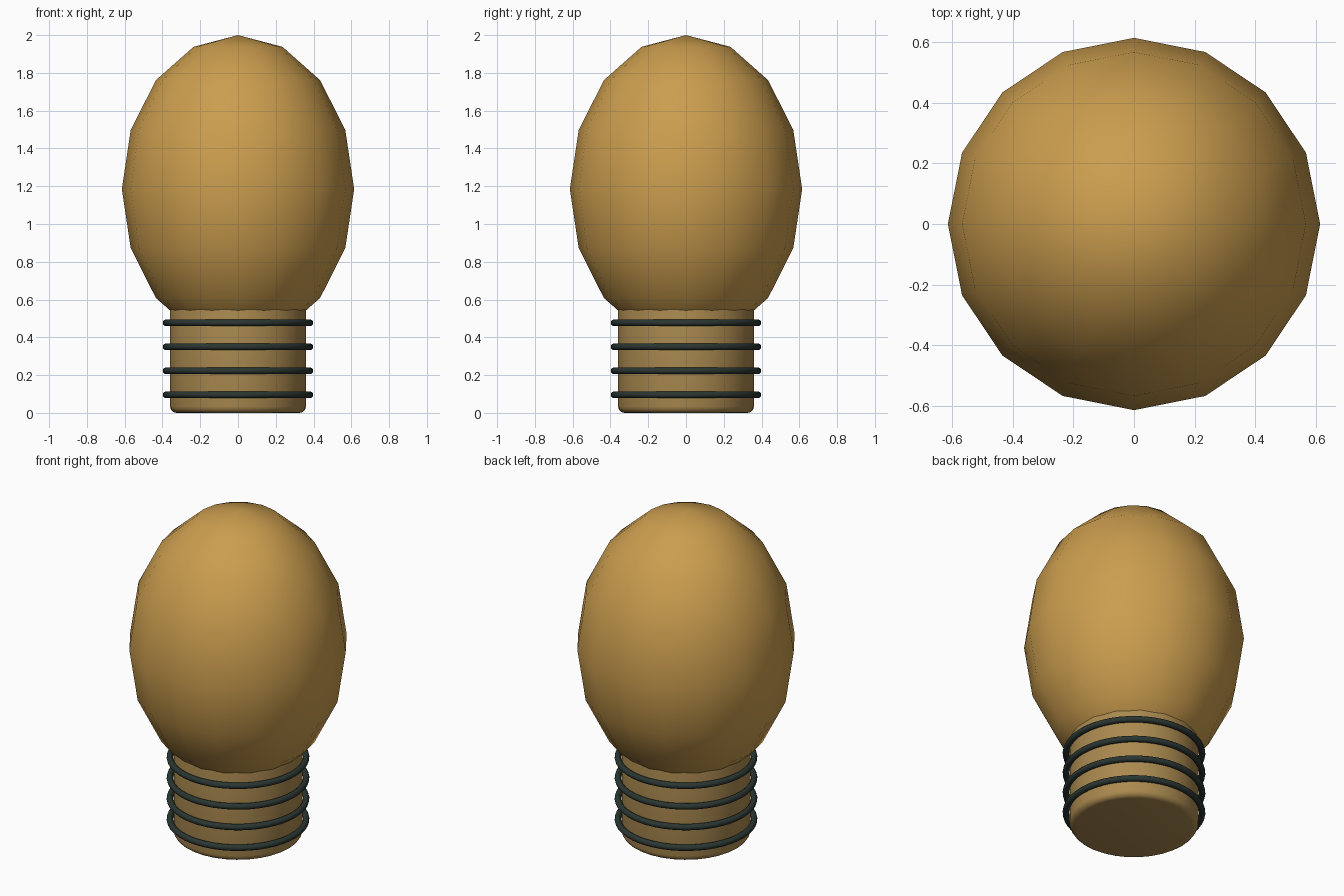
import bpy
import math

cube = bpy.data.objects.get("Cube")
if cube:
    bpy.data.objects.remove(cube, do_unlink=True)


def make_material(name, color):
    mat = bpy.data.materials.new(name)
    mat.use_nodes = True
    rgba = (*color, 1.0)
    mat.diffuse_color = rgba
    mat.node_tree.nodes["Principled BSDF"].inputs["Base Color"].default_value = rgba
    return mat


amber = make_material("amber glass", (0.60, 0.34, 0.077))
brass = make_material("dull brass", (0.40, 0.25, 0.078))
dark = make_material("dark green metal", (0.023, 0.037, 0.031))


def finish(name, mat):
    obj = bpy.context.object
    obj.name = name
    obj.data.materials.append(mat)
    return obj


# Bulb: a coarse sphere stretched upwards, smooth shaded
bpy.ops.mesh.primitive_uv_sphere_add(segments=16, ring_count=8, radius=1, location=(0, 0, 1.185))
bulb = finish("bulb", amber)
bulb.scale = (0.615, 0.615, 0.815)
bpy.ops.object.transform_apply(location=False, rotation=False, scale=True)
bpy.ops.object.shade_smooth()

# Neck: a cylinder with rounded rims, its top hidden in the bulb
NECK_HEIGHT = 0.62
bpy.ops.mesh.primitive_cylinder_add(vertices=32, radius=0.36, depth=NECK_HEIGHT,
                                    location=(0, 0, NECK_HEIGHT / 2))
neck = finish("neck", brass)
bevel = neck.modifiers.new("rounded rim", 'BEVEL')
bevel.width = 0.035
bevel.segments = 4
bevel.limit_method = 'ANGLE'
bevel.angle_limit = math.radians(60)
bpy.ops.object.modifier_apply(modifier=bevel.name)
bpy.ops.object.shade_smooth_by_angle(angle=math.radians(35))

# Thread rings: four evenly spaced tori round the neck
for i in range(4):
    bpy.ops.mesh.primitive_torus_add(major_segments=48, minor_segments=12,
                                     major_radius=0.38, minor_radius=0.018,
                                     location=(0, 0, 0.096 + 0.127 * i))
    finish(f"thread_ring_{i + 1}", dark)
    bpy.ops.object.shade_smooth()
